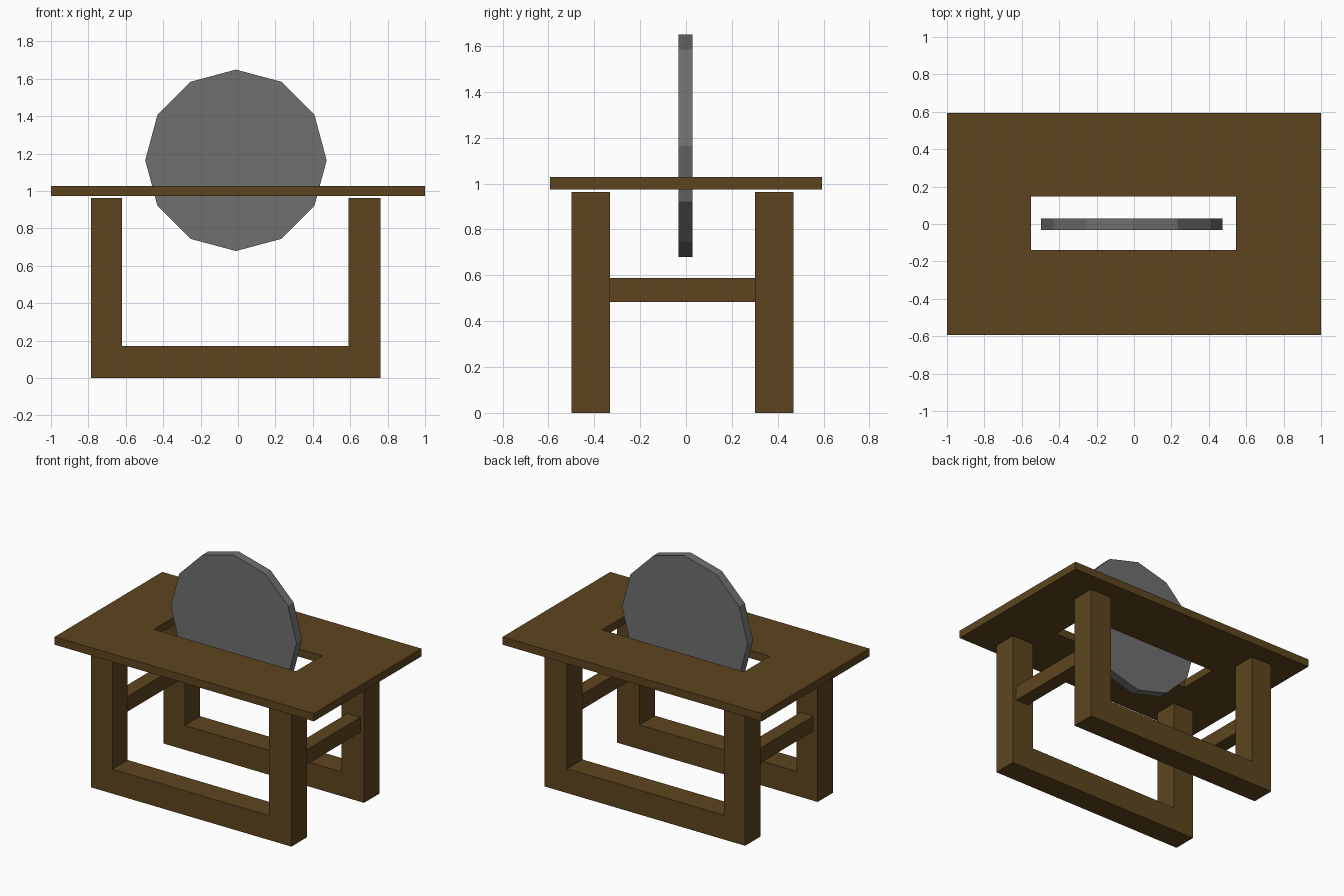
import bpy, bmesh, math
from mathutils import Vector, Matrix

if "Cube" in bpy.data.objects:
    bpy.data.objects.remove(bpy.data.objects["Cube"])


def material(name, rgb):
    m = bpy.data.materials.new(name)
    m.diffuse_color = (*rgb, 1)
    m.use_nodes = True
    m.node_tree.nodes["Principled BSDF"].inputs["Base Color"].default_value = m.diffuse_color
    return m


wood = material("wood", (0.11, 0.06, 0.013))
steel = material("steel", (0.16, 0.16, 0.16))


def finish(bm, name, mat):
    bmesh.ops.recalc_face_normals(bm, faces=bm.faces)
    me = bpy.data.meshes.new(name)
    bm.to_mesh(me)
    bm.free()
    me.materials.append(mat)
    ob = bpy.data.objects.new(name, me)
    bpy.context.collection.objects.link(ob)
    return ob


def extrude(bm, faces, direction):
    geo = bmesh.ops.extrude_face_region(bm, geom=faces)["geom"]
    verts = [g for g in geo if isinstance(g, bmesh.types.BMVert)]
    bmesh.ops.translate(bm, vec=Vector(direction), verts=verts)


def box(name, lo, hi, mat):
    lo, hi = Vector(lo), Vector(hi)
    bm = bmesh.new()
    bmesh.ops.create_cube(bm, size=1, matrix=Matrix.Translation((lo + hi) / 2)
                          @ Matrix.Diagonal((*(hi - lo), 1)))
    return finish(bm, name, mat)


def rect(bm, x0, x1, y0, y1, z):
    return [bm.verts.new((x, y, z)) for x, y in ((x0, y0), (x1, y0), (x1, y1), (x0, y1))]


# Table top with a rectangular slot
bm = bmesh.new()
outer = rect(bm, -1, 1, -0.593, 0.593, 0.973)
inner = rect(bm, -0.55, 0.546, -0.14, 0.146, 0.973)
ring = [bm.faces.new((outer[i], outer[(i + 1) % 4], inner[(i + 1) % 4], inner[i]))
        for i in range(4)]
extrude(bm, ring, (0, 0, 0.055))
finish(bm, "table_top", wood)

# U-shaped leg frames, split into quads at the corners
for name, y in (("front_leg_frame", -0.5), ("back_leg_frame", 0.3)):
    bm = bmesh.new()
    out = [(-0.785, 0.963), (-0.785, 0), (0.763, 0), (0.763, 0.963)]
    inn = [(-0.62, 0.963), (-0.62, 0.17), (0.59, 0.17), (0.59, 0.963)]
    a = [bm.verts.new((x, y, z)) for x, z in out]
    b = [bm.verts.new((x, y, z)) for x, z in inn]
    faces = [bm.faces.new((a[i], a[i + 1], b[i + 1], b[i])) for i in range(3)]
    extrude(bm, faces, (0, 0.169, 0))
    finish(bm, name, wood)

# Cross bars joining the two frames
for name, x in (("left_cross_bar", -0.75), ("right_cross_bar", 0.634)):
    box(name, (x, -0.333, 0.484), (x + 0.1, 0.302, 0.589), wood)

# Twelve-sided saw blade standing in the slot
bm = bmesh.new()
rim = [bm.verts.new((-0.011 + 0.485 * math.cos(math.tau * i / 12), -0.033,
                     1.164 + 0.485 * math.sin(math.tau * i / 12))) for i in range(12)]
extrude(bm, [bm.faces.new(rim)], (0, 0.062, 0))
finish(bm, "saw_blade", steel)
